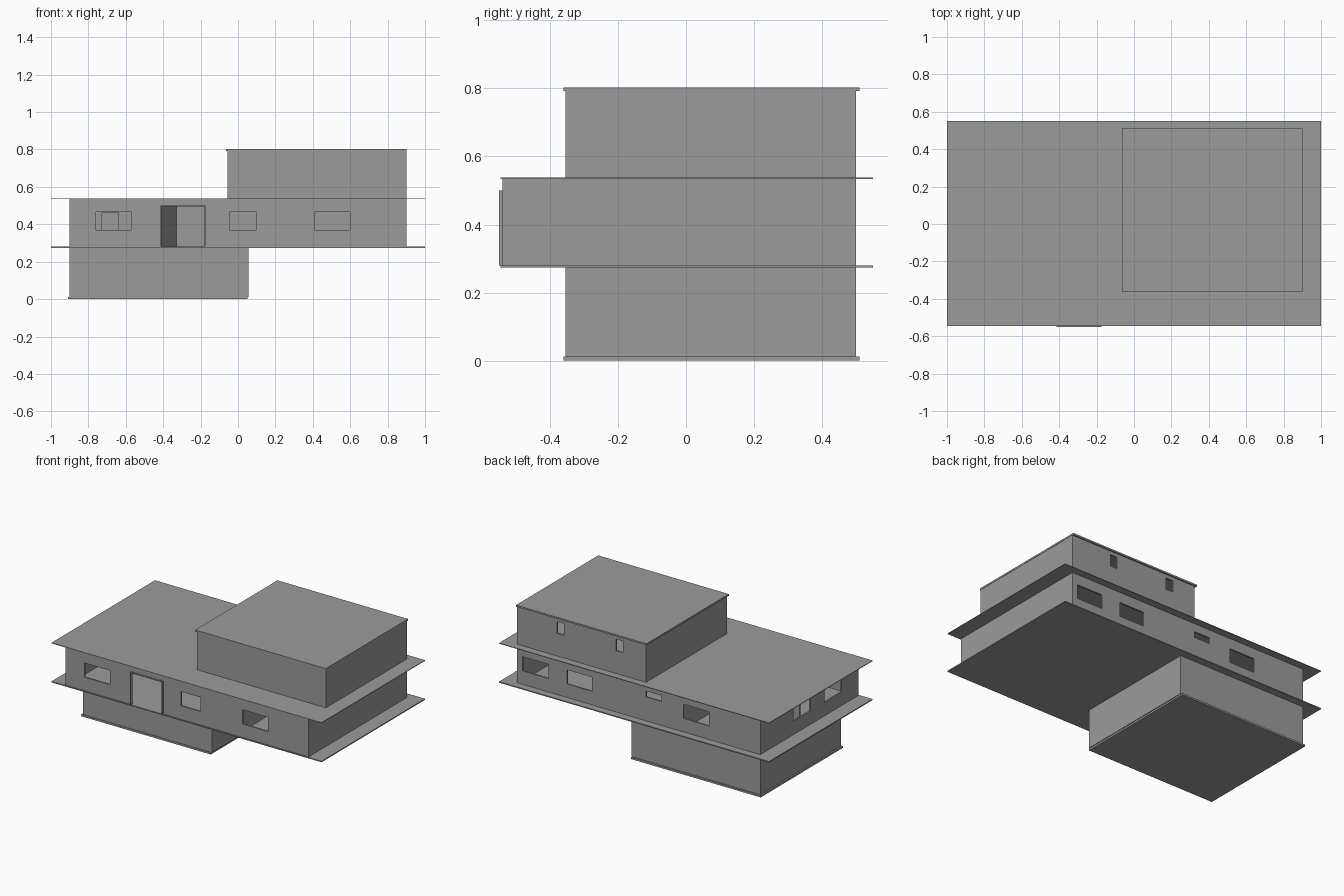
import bpy, bmesh
from mathutils import Vector

cube = bpy.data.objects.get("Cube")
if cube:
    bpy.data.objects.remove(cube, do_unlink=True)

GREY = (0.33, 0.33, 0.33, 1)
grey = bpy.data.materials.new("plain_grey")
grey.use_nodes = True
grey.diffuse_color = GREY
grey.node_tree.nodes["Principled BSDF"].inputs["Base Color"].default_value = GREY


def add_object(name, bm):
    mesh = bpy.data.meshes.new(name)
    bm.to_mesh(mesh)
    bm.free()
    mesh.materials.append(grey)
    obj = bpy.data.objects.new(name, mesh)
    bpy.context.collection.objects.link(obj)
    return obj


def box(name, x, y, z):
    """Box from three (low, high) ranges."""
    bm = bmesh.new()
    bmesh.ops.create_cube(bm, size=1)
    for v in bm.verts:
        v.co = [sum(r) / 2 + c * (r[1] - r[0]) for r, c in zip((x, y, z), v.co)]
    return add_object(name, bm)


def wall(name, a, b, z, openings=(), thick=0.01):
    """Wall from a to b, outer side on the right; openings are (s0, s1, z0, z1)."""
    a, b = Vector((*a, 0)), Vector((*b, 0))
    length, along = (b - a).length, (b - a).normalized()
    cols = sorted({0, length, *(s for o in openings for s in o[:2])})
    rows = sorted({*z, *(h for o in openings for h in o[2:])})
    bm = bmesh.new()
    for s0, s1 in zip(cols, cols[1:]):
        for z0, z1 in zip(rows, rows[1:]):
            s, h = (s0 + s1) / 2, (z0 + z1) / 2
            if any(o[0] < s < o[1] and o[2] < h < o[3] for o in openings):
                continue
            corners = ((s0, z0), (s1, z0), (s1, z1), (s0, z1))
            bm.faces.new([bm.verts.new(a + along * u + Vector((0, 0, w))) for u, w in corners])
    bmesh.ops.remove_doubles(bm, verts=bm.verts, dist=1e-5)
    obj = add_object(name, bm)
    solid = obj.modifiers.new("thickness", "SOLIDIFY")
    solid.thickness, solid.offset = thick, -1
    return obj


def storey(name, x, y, z, front=(), back=(), right=()):
    """Four walls; openings are given in world x (front, back) or y (right)."""
    (x0, x1), (y0, y1) = x, y
    wall(name + "_front_wall", (x0, y0), (x1, y0), z,
         [(p - x0, q - x0, *h) for p, q, *h in front])
    wall(name + "_left_wall", (x1, y0), (x1, y1), z)
    wall(name + "_back_wall", (x1, y1), (x0, y1), z,
         [(x1 - q, x1 - p, *h) for p, q, *h in back])
    wall(name + "_right_wall", (x0, y1), (x0, y0), z,
         [(y1 - q, y1 - p, *h) for p, q, *h in right])


SILL, HEAD = 0.37, 0.465
MAIN_Z = (0.28, 0.534)

# Slabs
box("base_slab", (-0.91, 0.05), (-0.36, 0.51), (0, 0.012))
box("main_floor_slab", (-1, 1), (-0.545, 0.55), (0.273, 0.28))
box("main_roof_slab", (-1, 1), (-0.545, 0.55), (0.534, 0.538))
box("upper_roof_slab", (-0.065, 0.902), (-0.36, 0.51), (0.792, 0.803))

# Storeys
storey("lower", (-0.9, 0.055), (-0.355, 0.5), (0.012, 0.273))
storey("main", (-0.9, 0.9), (-0.54, 0.5), MAIN_Z,
       front=[(-0.76, -0.57, SILL, HEAD), (-0.41, -0.18, 0.28, 0.495),
              (-0.045, 0.1, SILL, HEAD), (0.41, 0.6, SILL, HEAD)],
       back=[(0.67, 0.86, SILL, HEAD), (0.345, 0.53, SILL, HEAD),
             (-0.17, -0.055, 0.44, 0.48), (-0.52, -0.33, SILL, HEAD)],
       right=[(-0.03, 0.15, SILL, HEAD), (-0.36, -0.18, SILL, HEAD)])
storey("upper", (-0.055, 0.9), (-0.355, 0.5), (0.538, 0.792),
       back=[(0.553, 0.605, 0.69, 0.768), (0.116, 0.168, 0.69, 0.768)])

# Door frame
for side, x in (("right", -0.415), ("left", -0.18)):
    box("door_frame_" + side, (x, x + 0.005), (-0.55, -0.53), (0.28, 0.495))
box("door_frame_head", (-0.415, -0.175), (-0.55, -0.53), (0.495, 0.5))

# Inner partitions
wall("centre_partition", (-0.89, 0.06), (0.89, 0.06), MAIN_Z, [(0.16, 0.25, 0.28, 0.46)])
wall("rear_partition", (-0.3, 0.07), (-0.3, 0.49), MAIN_Z)
wall("front_partition", (0.36, -0.53), (0.36, 0.06), MAIN_Z)
wall("hall_partition", (-0.42, -0.1), (-0.33, 0.06), MAIN_Z)
